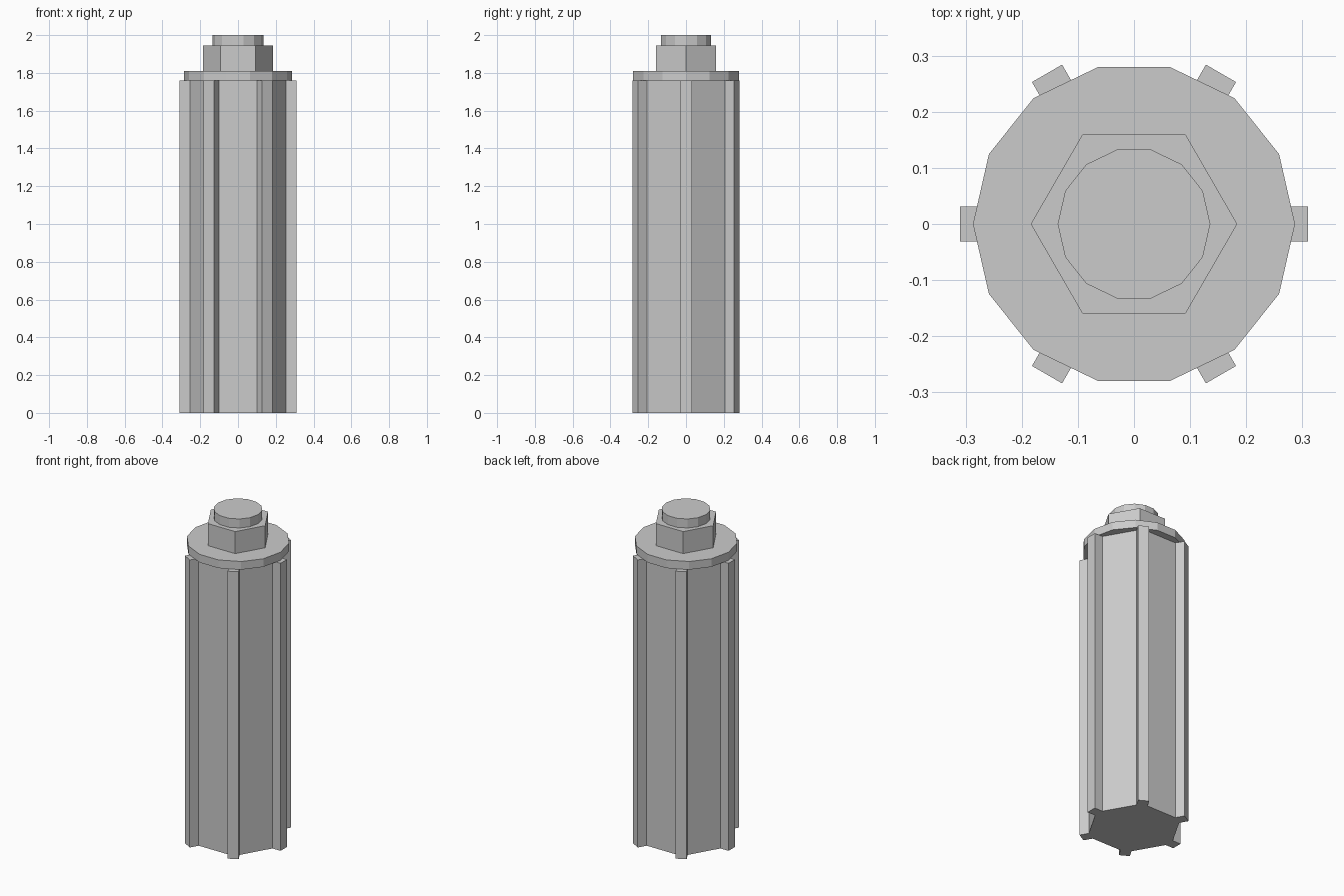
import bpy
import bmesh
from math import cos, sin, pi

if "Cube" in bpy.data.objects:
    bpy.data.objects.remove(bpy.data.objects["Cube"])


def prism(name, outline, z0, z1):
    """Extrude a flat outline from z0 to z1 as a closed, flat-shaded solid."""
    bm = bmesh.new()
    base = bm.faces.new([bm.verts.new((x, y, z0)) for x, y in outline])
    top = bmesh.ops.extrude_face_region(bm, geom=[base], use_keep_orig=True)
    moved = [v for v in top["geom"] if isinstance(v, bmesh.types.BMVert)]
    bmesh.ops.translate(bm, vec=(0, 0, z1 - z0), verts=moved)
    bmesh.ops.recalc_face_normals(bm, faces=bm.faces)
    mesh = bpy.data.meshes.new(name)
    bm.to_mesh(mesh)
    bm.free()
    obj = bpy.data.objects.new(name, mesh)
    bpy.context.collection.objects.link(obj)
    return obj


def polygon(radius, sides):
    return [(radius * cos(2 * pi * i / sides), radius * sin(2 * pi * i / sides))
            for i in range(sides)]


def ribbed_hexagon(root, tip, half):
    """Hexagon with a square rib standing out of every corner."""
    pts = []
    for i in range(6):
        c, s = cos(i * pi / 3), sin(i * pi / 3)
        for r, t in ((root, -half), (tip, -half), (tip, half), (root, half)):
            pts.append((r * c - t * s, r * s + t * c))
    return pts


# Long hexagonal body with six corner ribs
prism("ribbed_body", ribbed_hexagon(0.255, 0.31, 0.031), 0.0, 1.76)

# Washer, nut and protruding bolt end
prism("washer", polygon(0.287, 14), 1.76, 1.81)
prism("hex_nut", polygon(0.184, 6), 1.81, 1.945)
prism("bolt_end", polygon(0.136, 14), 1.945, 2.0)
